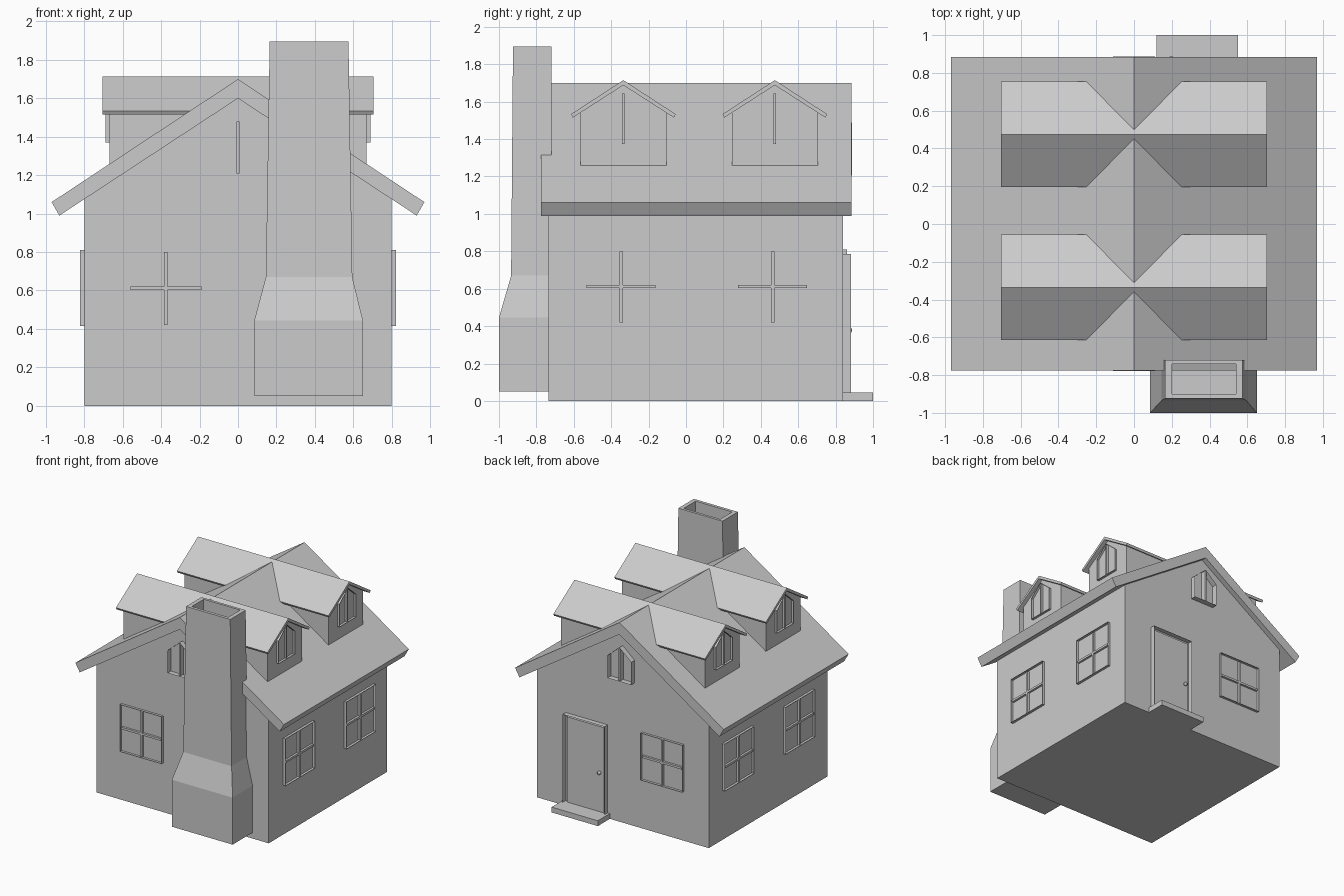
import bpy, bmesh
from mathutils import Vector, Matrix

if "Cube" in bpy.data.objects:
    bpy.data.objects.remove(bpy.data.objects["Cube"])

Z = Vector((0, 0, 1))
FRONT, BACK, RIGHT, LEFT = (Vector(n) for n in ((0, -1, 0), (0, 1, 0), (1, 0, 0), (-1, 0, 0)))


def finish(name, bm, matrix=None):
    if matrix:
        bm.transform(matrix)
    bmesh.ops.recalc_face_normals(bm, faces=bm.faces[:])
    me = bpy.data.meshes.new(name)
    bm.to_mesh(me)
    bm.free()
    ob = bpy.data.objects.new(name, me)
    bpy.context.collection.objects.link(ob)
    return ob


def facing(normal, dist=0.0):
    # local x runs along the wall, local y is up, local z points outward
    u, o = Z.cross(normal), normal * dist
    return Matrix([(u[i], Z[i], normal[i], o[i]) for i in range(3)] + [(0, 0, 0, 1)])


def prism(name, pts, lo, hi, matrix, inset=0.0):
    # extruded outline; with inset it becomes a hollow frame
    bm = bmesh.new()
    face = bm.faces.new([bm.verts.new((u, v, lo)) for u, v in pts])
    if inset:
        bmesh.ops.inset_individual(bm, faces=[face], thickness=inset, use_even_offset=True)
        bmesh.ops.delete(bm, geom=[face], context='FACES_ONLY')
    ext = bmesh.ops.extrude_face_region(bm, geom=bm.faces[:], use_keep_orig=True)
    verts = [g for g in ext['geom'] if isinstance(g, bmesh.types.BMVert)]
    bmesh.ops.translate(bm, verts=verts, vec=(0, 0, hi - lo))
    return finish(name, bm, matrix)


def rect(u0, u1, v0, v1):
    return [(u0, v0), (u1, v0), (u1, v1), (u0, v1)]


def mirrored(half, cx=0.0):
    # symmetric outline from its right half
    return [(cx + u, v) for u, v in half] + [(cx - u, v) for u, v in reversed(half) if u > 0]


def square_window(name, normal, dist, cu):
    m = facing(normal, dist)
    prism(name + "_frame", rect(cu - .195, cu + .195, .415, .81), -.01, .022, m, .015)
    prism(name + "_upright_bar", rect(cu - .009, cu + .009, .42, .80), -.01, .018, m)
    prism(name + "_cross_bar", rect(cu - .185, cu + .185, .603, .621), -.01, .018, m)


def peaked_window(name, normal, dist, cu, z, depth):
    m = facing(normal, dist)
    pts = mirrored([(.11, z), (.11, z + .19), (0, z + .285)], cu)
    prism(name + "_frame", pts, -.01, depth, m, .012)
    prism(name + "_bar", rect(cu - .007, cu + .007, z + .005, z + .275), -.01, depth - .003, m)


# House walls with gables, and main roof
across = facing(FRONT)
prism("house_walls", mirrored([(.8, 0), (.8, 1.08), (0, 1.605)]), -.84, .735, across)
roof = [(0, 1.70), (.97, 1.06), (.93, .99), (0, 1.60), (-.93, .99), (-.97, 1.06)]
prism("main_roof", roof, -.885, .775, across)

# Dormers run through the house from side to side
side = facing(RIGHT)
for label, cy in (("front", -.335), ("back", .475)):
    prism(label + "_dormer_walls", mirrored([(.23, 1.253), (.23, 1.545), (0, 1.692)], cy),
          -.67, .67, side)
    chevron = [(0, 1.715), (.28, 1.533), (.27, 1.515), (0, 1.688), (-.27, 1.515), (-.28, 1.533)]
    prism(label + "_dormer_roof", [(cy + u, v) for u, v in chevron], -.705, .705, side)
    for tag, n, s in (("right", RIGHT, 1), ("left", LEFT, -1)):
        peaked_window(f"{label}_{tag}_dormer_window", n, .67, s * cy, 1.37, .02)

# Wall windows
for tag, n, s in (("right", RIGHT, 1), ("left", LEFT, -1)):
    for label, cy in (("front", -.347), ("back", .463)):
        square_window(f"{label}_{tag}_window", n, .8, s * cy)
square_window("front_window", FRONT, .735, -.375)
square_window("back_window", BACK, .84, .375)
peaked_window("front_gable_window", FRONT, .735, 0, 1.205, .043)
peaked_window("back_gable_window", BACK, .84, 0, 1.205, .047)

# Door, frame, knob and step on the back wall
back = facing(BACK, .84)
prism("door_frame", mirrored([(.195, .0), (.195, .785)], -.335), -.01, .042, back, .025)
prism("door", mirrored([(.172, .03), (.172, .762)], -.335), -.01, .018, back)
prism("door_step", rect(-.55, -.12, 0, .045), -.01, .16, back)
bm = bmesh.new()
bmesh.ops.create_uvsphere(bm, u_segments=12, v_segments=8, radius=.016)
knob = finish("door_knob", bm, Matrix.Translation((.197, .872, .378)))
bm = bmesh.new()
bmesh.ops.create_cone(bm, cap_ends=True, segments=10, radius1=.008, radius2=.008, depth=.025)
finish("door_knob_stem", bm, back @ Matrix.Translation((-.197, .378, .022)))

# Chimney lofted from rectangles: up the outside, over the rim, down the flue
sections = [(.085, .65, -1.0, -.72, .05), (.085, .65, -1.0, -.72, .445),
            (.145, .595, -.935, -.72, .67), (.165, .575, -.925, -.72, 1.895),
            (.20, .54, -.90, -.742, 1.895), (.20, .54, -.90, -.742, 1.0)]
bm = bmesh.new()
rings = [[bm.verts.new((u, v, z)) for u, v in rect(x0, x1, y0, y1)]
         for x0, x1, y0, y1, z in sections]
for a, b in zip(rings, rings[1:]):
    for i in range(4):
        j = (i + 1) % 4
        bm.faces.new((a[i], a[j], b[j], b[i]))
bm.faces.new(rings[0][::-1])
bm.faces.new(rings[-1])
finish("chimney", bm)
